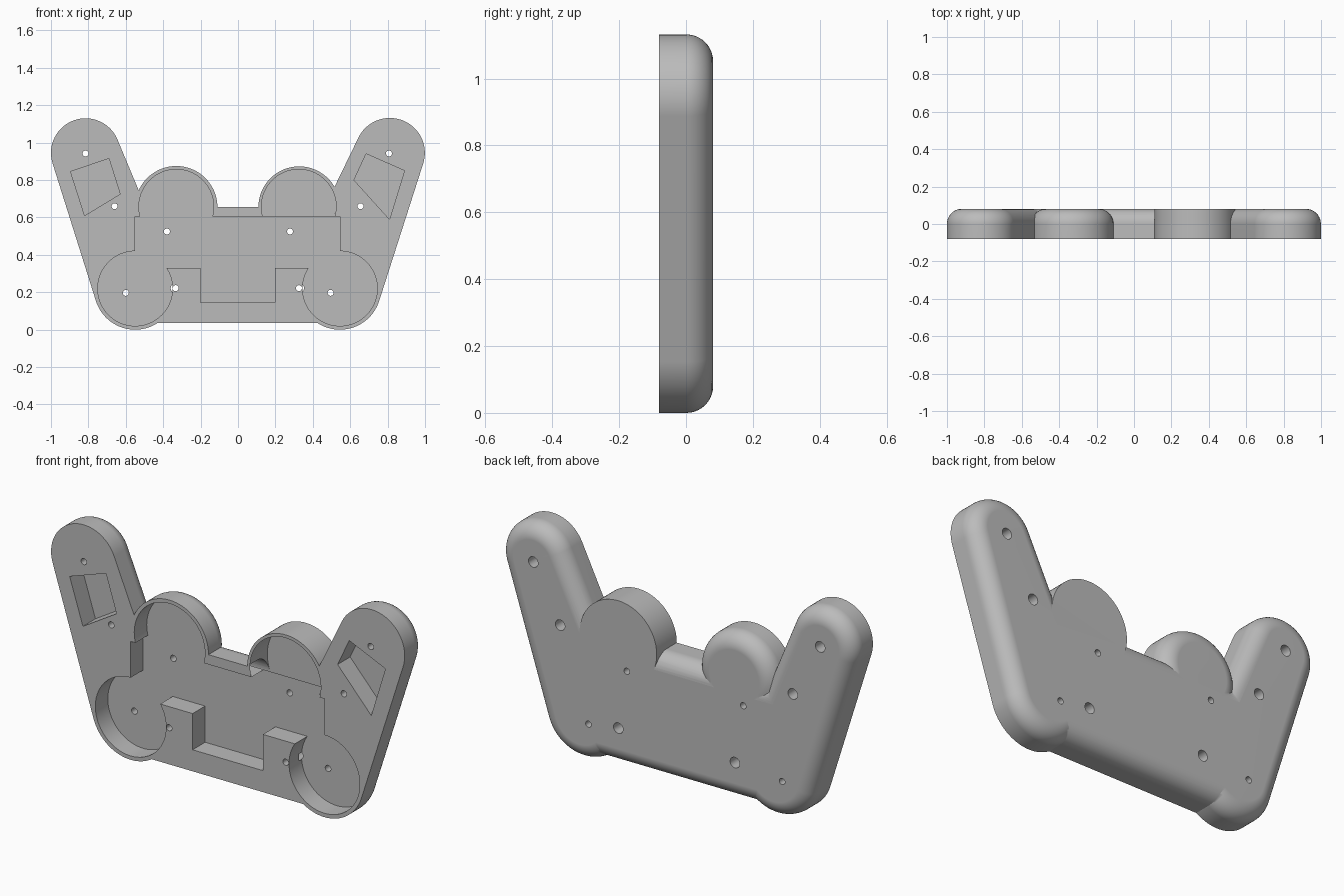
import bpy, bmesh
from math import sin, cos, pi, radians
from mathutils import Vector
from mathutils.geometry import convex_hull_2d

if "Cube" in bpy.data.objects:
    bpy.data.objects.remove(bpy.data.objects["Cube"], do_unlink=True)

FRONT, BACK, FLOOR = -0.081, 0.081, 0.02
ROUND = 0.08

grey = bpy.data.materials.new("plain grey")
grey.use_nodes = True
grey.diffuse_color = (0.5, 0.5, 0.5, 1)
grey.node_tree.nodes["Principled BSDF"].inputs["Base Color"].default_value = (0.5, 0.5, 0.5, 1)


def solid(name, rings):
    """Skin a stack of equal-length outlines and cap both ends."""
    bm = bmesh.new()
    loops = [[bm.verts.new(p) for p in ring] for ring in rings]
    for a, b in zip(loops, loops[1:]):
        for i in range(len(a)):
            j = (i + 1) % len(a)
            bm.faces.new((a[i], a[j], b[j], b[i]))
    bm.faces.new(loops[0])
    bm.faces.new(loops[-1])
    bmesh.ops.recalc_face_normals(bm, faces=bm.faces)
    mesh = bpy.data.meshes.new(name)
    bm.to_mesh(mesh)
    bm.free()
    mesh.materials.append(grey)
    ob = bpy.data.objects.new(name, mesh)
    bpy.context.collection.objects.link(ob)
    return ob


def rounded_hull(name, circles, radius=ROUND, segments=80, steps=10):
    """Outline wrapped round circles (x, z, r), with a rounded back edge."""
    pts, normals = [], []
    for x, z, r in circles:
        for i in range(segments):
            n = Vector((cos(2 * pi * i / segments), sin(2 * pi * i / segments)))
            pts.append(Vector((x, z)) + n * r)
            normals.append(n)
    order = convex_hull_2d(pts)
    levels = [(FRONT, 0)]
    if radius:
        for k in range(steps + 1):
            a = pi / 2 * k / steps
            levels.append((BACK - radius * (1 - sin(a)), radius * (1 - cos(a))))
    else:
        levels.append((BACK, 0))
    rings = []
    for y, inset in levels:
        flat = [pts[i] - normals[i] * inset for i in order]
        rings.append([(p.x, y, p.y) for p in flat])
    return solid(name, rings)


def prism(name, outline, y0, y1):
    return solid(name, [[(x, y, z) for x, z in outline] for y in (y0, y1)])


def disc(name, x, z, r, y0, y1, n=80):
    return prism(name, [(x + r * cos(2 * pi * i / n), z + r * sin(2 * pi * i / n))
                        for i in range(n)], y0, y1)


def box(name, x0, x1, z0, z1):
    return prism(name, [(x0, z0), (x1, z0), (x1, z1), (x0, z1)], FRONT - 0.1, FLOOR)


def combine(target, tool, operation):
    mod = target.modifiers.new("combine", 'BOOLEAN')
    mod.operation, mod.solver, mod.object = operation, 'EXACT', tool
    bpy.context.view_layer.objects.active = target
    bpy.ops.object.modifier_apply(modifier=mod.name)
    bpy.data.objects.remove(tool, do_unlink=True)


# Outer form: central body, two arms, two upper lobes
shell = rounded_hull("controller_shell", [(-0.47, 0.115, 0.08), (0.47, 0.115, 0.08),
                                          (0.62, 0.575, 0.08), (-0.62, 0.575, 0.08)])
parts = [
    rounded_hull("right_arm", [(-0.55, 0.22, 0.22), (-0.815, 0.945, 0.185)]),
    rounded_hull("left_arm", [(0.545, 0.22, 0.22), (0.812, 0.945, 0.187), (0.477, 0.5, 0.08)]),
    rounded_hull("right_lobe", [(-0.33, 0.655, 0.22)]),
    rounded_hull("left_lobe", [(0.327, 0.655, 0.218)], radius=0),
]
for part in parts:
    combine(shell, part, 'UNION')

# Front cavity: main tray, lower slot, four round wells
cutters = [box("tray_cutter", -0.55, 0.545, 0.33, 0.605),
           box("slot_cutter", -0.2, 0.197, 0.145, 0.4)]
for x, z in ((-0.55, 0.22), (0.545, 0.22), (-0.33, 0.657), (0.325, 0.657)):
    cutters.append(disc("well_cutter", x, z, 0.2, FRONT - 0.1, FLOOR))

# Four-sided pockets in the arms
for outline in ([(-0.895, 0.845), (-0.69, 0.915), (-0.63, 0.725), (-0.82, 0.61)],
                [(0.685, 0.94), (0.89, 0.85), (0.81, 0.59), (0.62, 0.80)]):
    cutters.append(prism("pocket_cutter", outline, FRONT - 0.1, FLOOR))

# Screw holes, the first group widened from the back
wide = [(-0.815, 0.942), (0.807, 0.942), (-0.66, 0.66), (0.655, 0.66),
        (-0.333, 0.222), (0.326, 0.222)]
narrow = [(-0.38, 0.525), (0.278, 0.525), (-0.6, 0.197), (0.495, 0.197)]
for x, z in wide + narrow:
    cutters.append(disc("hole_cutter", x, z, 0.016, FRONT - 0.1, BACK + 0.1, 24))
for x, z in wide:
    cutters.append(disc("counterbore_cutter", x, z, 0.027, 0.0, BACK + 0.1, 24))
for cutter in cutters:
    combine(shell, cutter, 'DIFFERENCE')

# Smooth shading with crisp edges and flat large faces
bpy.ops.object.select_all(action='DESELECT')
shell.select_set(True)
bpy.context.view_layer.objects.active = shell
bpy.ops.object.shade_smooth_by_angle(angle=radians(30))
weighted = shell.modifiers.new("flat faces", 'WEIGHTED_NORMAL')
weighted.keep_sharp = True
